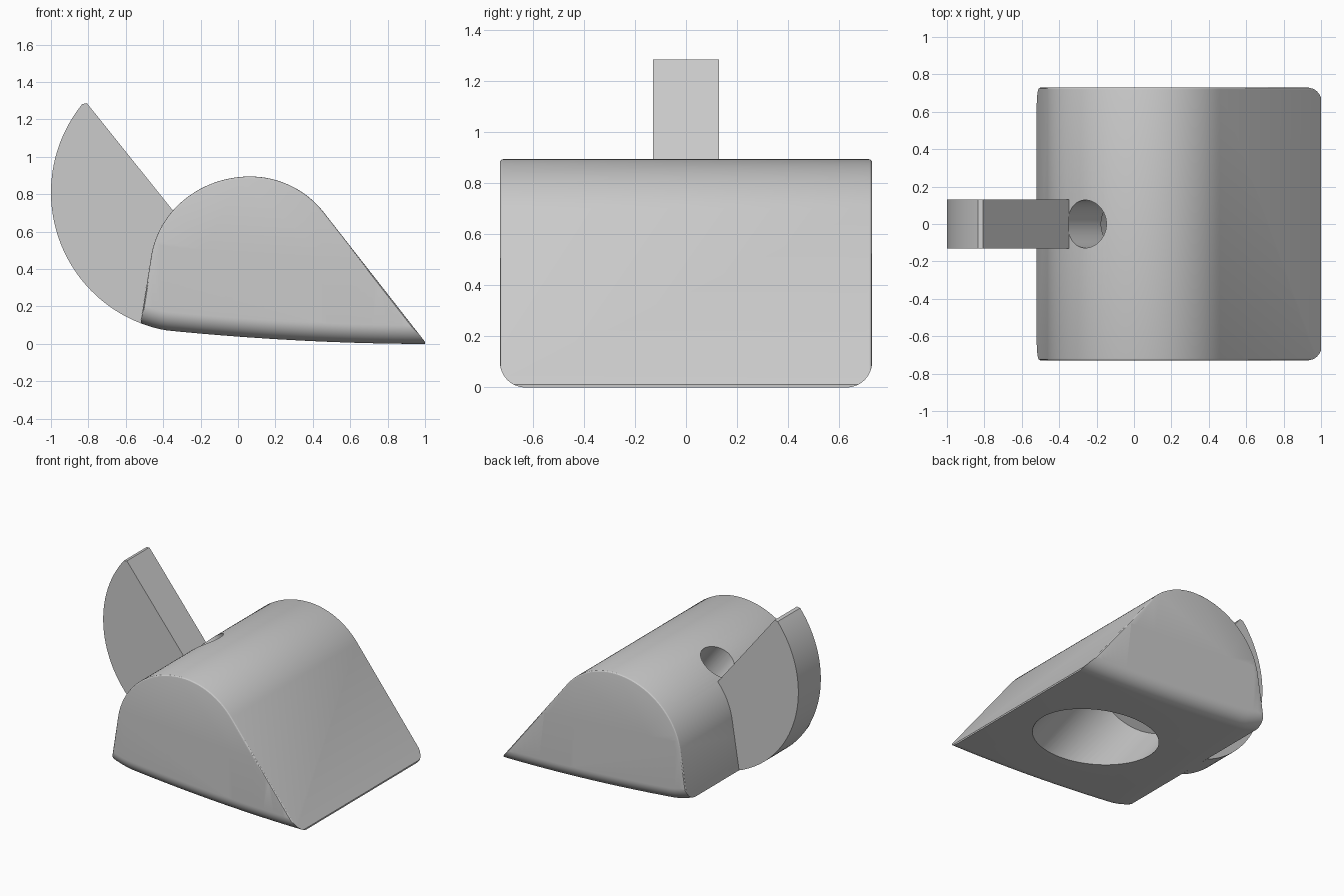
import bpy, bmesh, math
from mathutils import Vector

if "Cube" in bpy.data.objects:
    bpy.data.objects.remove(bpy.data.objects["Cube"])

grey = bpy.data.materials.new("plain_grey")
grey.diffuse_color = (0.6, 0.6, 0.6, 1)
grey.use_nodes = True
grey.node_tree.nodes["Principled BSDF"].inputs["Base Color"].default_value = grey.diffuse_color

HALF, FIN_HALF, FILLET = 0.73, 0.13, 0.1
FIN_C, FIN_R = Vector((-0.25, 0.81)), 0.75      # big arc of the fin, in x and z


def loft(name, rings):
    """Closed solid through rings of equal point count, capped at both ends."""
    bm = bmesh.new()
    loops = [[bm.verts.new(p) for p in ring] for ring in rings]
    n = len(loops[0])
    for a, b in zip(loops, loops[1:]):
        for i in range(n):
            bm.faces.new((a[i], a[(i + 1) % n], b[(i + 1) % n], b[i]))
    bm.faces.new(loops[0])
    bm.faces.new(loops[-1])
    bmesh.ops.recalc_face_normals(bm, faces=bm.faces)
    me = bpy.data.meshes.new(name)
    bm.to_mesh(me)
    bm.free()
    me.materials.append(grey)
    ob = bpy.data.objects.new(name, me)
    bpy.context.collection.objects.link(ob)
    return ob


def prism(name, outline, half):
    return loft(name, [[(x, y, z) for x, z in outline] for y in (-half, half)])


def apply_modifiers(ob):
    bpy.ops.object.select_all(action='DESELECT')
    ob.select_set(True)
    bpy.context.view_layer.objects.active = ob
    for m in list(ob.modifiers):
        bpy.ops.object.modifier_apply(modifier=m.name)


def boolean(ob, cutter, operation):
    m = ob.modifiers.new("cut", 'BOOLEAN')
    m.object, m.operation, m.solver = cutter, operation, 'EXACT'
    apply_modifiers(ob)
    bpy.data.objects.remove(cutter)


def smooth(ob):
    apply_modifiers(ob)
    bpy.ops.object.shade_smooth_by_angle(angle=math.radians(25))


def dome(deg):
    """Point on the rounded top, a little wider towards the back of the fin."""
    a = math.radians(deg)
    rx = 0.535 if deg > 90 else 0.5
    return (0.065 + rx * math.cos(a), 0.395 + 0.5 * math.sin(a))


def bottom(x):
    """Height of the gently curved underside."""
    if x < -0.38:
        return FIN_C.y - math.sqrt(FIN_R ** 2 - (x - FIN_C.x) ** 2)
    return 0.072 * max(0, (1 - x) / 1.38) ** 1.9


# Body: domed wedge profile, running past the underside so it can be trimmed
outline = [(-0.569, -0.2)] + [dome(170 - 132 * i / 48) for i in range(49)] + [(1.165, -0.2)]
body = prism("body", outline, HALF)
bev = body.modifiers.new("soft_ends", 'BEVEL')
bev.width, bev.segments, bev.limit_method, bev.angle_limit = 0.012, 3, 'ANGLE', math.radians(50)
apply_modifiers(body)

# Underside: rounded-bottom trough that trims the body
rings = []
for i in range(41):
    x = -0.62 + 1.62 * i / 40
    z = bottom(x)
    ring = [(x, -0.8, 1.2), (x, -0.8, z + 0.5), (x, -HALF, z + 0.45)]
    for k in range(13):
        a = math.pi / 2 * k / 12
        ring.append((x, -HALF + FILLET * (1 - math.cos(a)), z + FILLET * (1 - math.sin(a))))
    ring += [(px, -py, pz) for px, py, pz in reversed(ring)]
    rings.append(ring)
boolean(body, loft("underside_trim", rings), 'INTERSECT')

# Wide chamber from below and narrow hole out of the top, on one slanted axis
base, axis = Vector((0.335, 0, 0.02)), Vector((-0.61, 0, 0.79)).normalized()
for name, radius, start, end in (("chamber", 0.35, -0.5, 0.67), ("top_hole", 0.128, 0.5, 1.3)):
    bpy.ops.mesh.primitive_cylinder_add(vertices=64, radius=radius, depth=end - start,
                                        location=base + axis * (start + end) / 2,
                                        rotation=(0, math.atan2(axis.x, axis.z), 0))
    cutter = bpy.context.object
    cutter.name = name
    cutter.data.materials.append(grey)
    boolean(body, cutter, 'DIFFERENCE')
smooth(body)

# Fin: big arc on the outside, fitted against the body on the inside
fin_outline = []
for i in range(49):
    a = math.radians(141 + 108 * i / 48)
    fin_outline.append((FIN_C.x + FIN_R * math.cos(a), FIN_C.y + FIN_R * math.sin(a)))
fin_outline += [(-0.52, 0.115)] + [dome(170 - 29.5 * i / 10) for i in range(11)]
fin_outline.append((-0.808, 1.287))
smooth(prism("fin", fin_outline, FIN_HALF))
